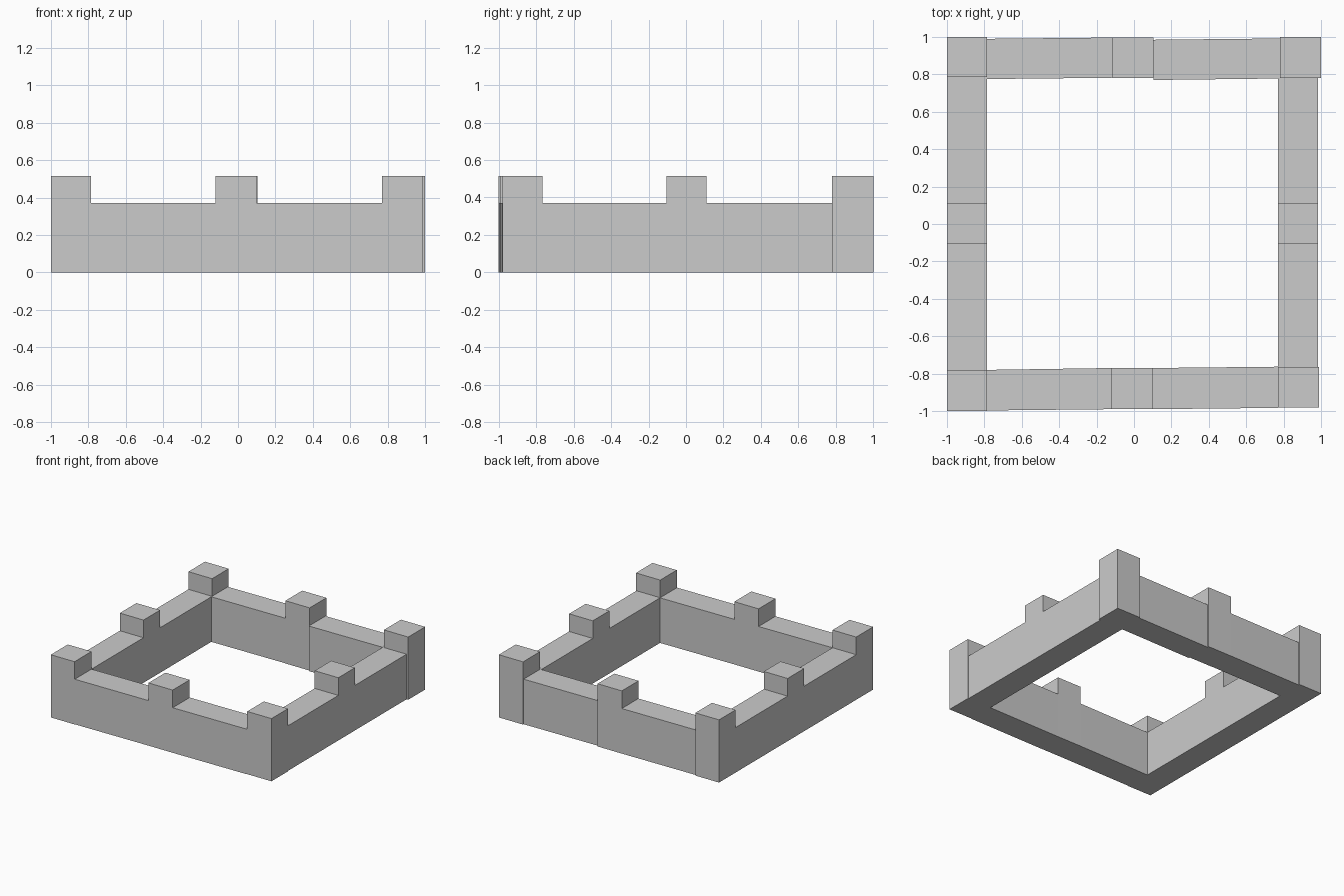
import bpy
import bmesh

if "Cube" in bpy.data.objects:
    bpy.data.objects.remove(bpy.data.objects["Cube"])

WALL_H, POST_H = 0.37, 0.515

stone = bpy.data.materials.new("grey stone")
stone.diffuse_color = (0.6, 0.6, 0.6, 1)
stone.use_nodes = True
stone.node_tree.nodes["Principled BSDF"].inputs["Base Color"].default_value = stone.diffuse_color


def prism(name, footprint, height):
    """Solid block raised from a counter-clockwise footprint."""
    bm = bmesh.new()
    base = bm.faces.new([bm.verts.new((x, y, 0)) for x, y in footprint])
    top = bmesh.ops.extrude_face_region(bm, geom=[base], use_keep_orig=True)
    for v in top["geom"]:
        if isinstance(v, bmesh.types.BMVert):
            v.co.z = height
    bmesh.ops.recalc_face_normals(bm, faces=bm.faces)
    mesh = bpy.data.meshes.new(name)
    bm.to_mesh(mesh)
    bm.free()
    mesh.materials.append(stone)
    bpy.context.collection.objects.link(bpy.data.objects.new(name, mesh))


def along_x(name, x0, x1, left, right, height):
    """Block along x; left and right are the (y min, y max) of its ends."""
    prism(name, [(x0, left[0]), (x1, right[0]), (x1, right[1]), (x0, left[1])], height)


# Front and back runs, slightly out of square: corner, wall, merlon, wall, corner
runs = {
    "front": [(-1, -0.785, (-1, -0.78), (-1, -0.78)),
              (-0.785, -0.12, (-0.997, -0.78), (-0.99, -0.77)),
              (-0.12, 0.10, (-0.99, -0.77), (-0.99, -0.77)),
              (0.10, 0.77, (-0.99, -0.77), (-0.983, -0.763)),
              (0.77, 0.99, (-0.98, -0.765), (-0.98, -0.765))],
    "back": [(-1, -0.785, (0.785, 1), (0.785, 1)),
             (-0.785, -0.115, (0.775, 0.99), (0.782, 0.997)),
             (-0.115, 0.105, (0.78, 0.997), (0.78, 0.997)),
             (0.105, 0.78, (0.77, 0.985), (0.778, 0.992)),
             (0.78, 1, (0.78, 1), (0.78, 1))],
}
parts = ["left_corner", "left_wall", "merlon", "right_wall", "right_corner"]
for side, blocks in runs.items():
    for part, block in zip(parts, blocks):
        height = WALL_H if part.endswith("wall") else POST_H
        along_x(f"{side}_{part}", *block, height)

# Left and right runs: wall, merlon, wall between the corners
for side, x0, x1, y0, y1 in [("left", -1, -0.785, -0.78, 0.785),
                             ("right", 0.77, 0.985, -0.765, 0.78)]:
    for part, a, b, h in [("front_wall", y0, -0.105, WALL_H),
                          ("merlon", -0.105, 0.11, POST_H),
                          ("back_wall", 0.11, y1, WALL_H)]:
        along_x(f"{side}_{part}", x0, x1, (a, b), (a, b), h)
